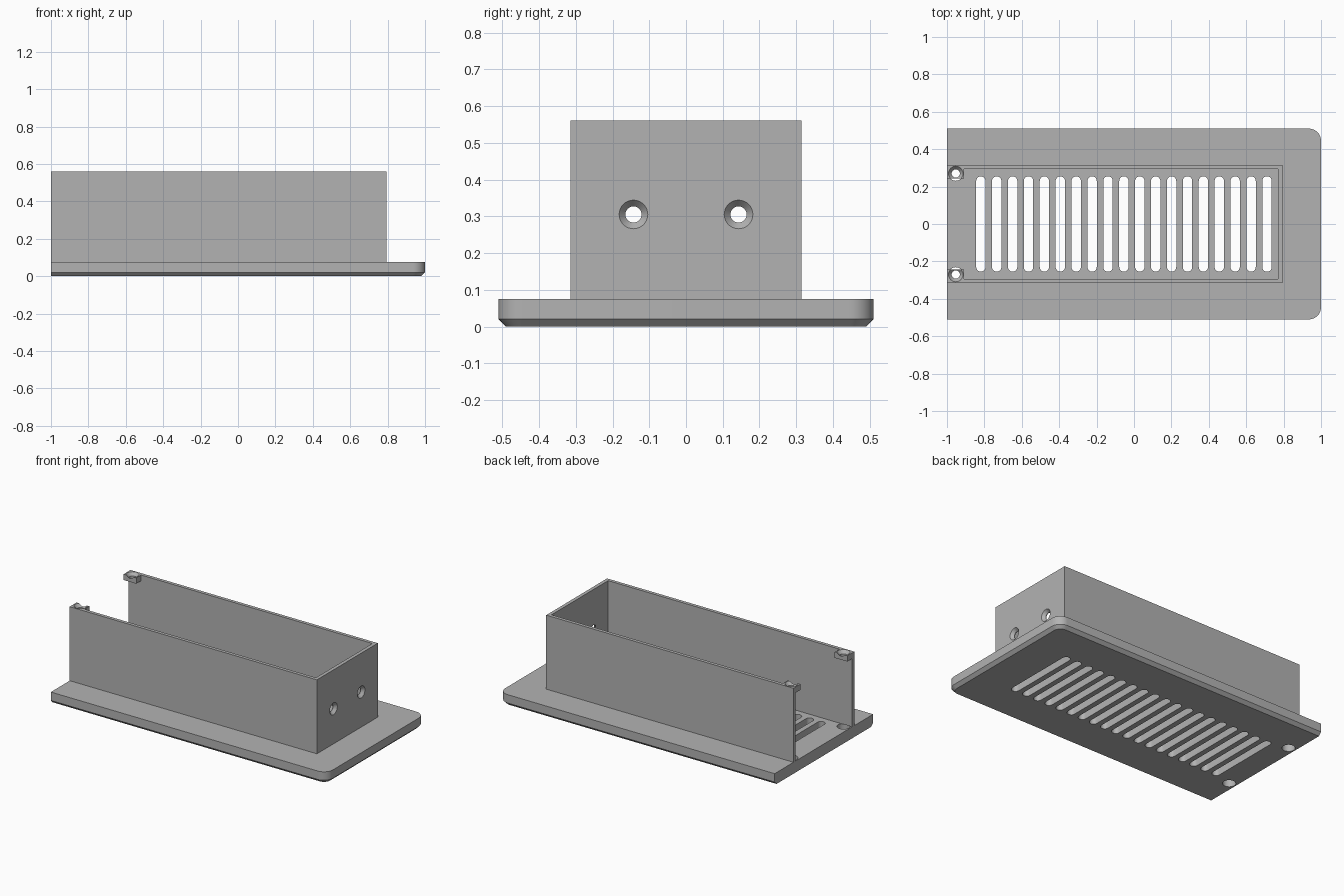
import bpy, bmesh
from math import sin, cos, pi

cube = bpy.data.objects.get("Cube")
if cube:
    bpy.data.objects.remove(cube)

grey = bpy.data.materials.new("plain grey")
grey.use_nodes = True
COLOR = (0.45, 0.45, 0.45, 1)
grey.diffuse_color = COLOR
grey.node_tree.nodes["Principled BSDF"].inputs["Base Color"].default_value = COLOR


def loft(name, rings):
    """Closed solid through matching rings of 3D points."""
    bm = bmesh.new()
    loops = [[bm.verts.new(p) for p in ring] for ring in rings]
    n = len(loops[0])
    for a, b in zip(loops, loops[1:]):
        for i in range(n):
            j = (i + 1) % n
            bm.faces.new((a[i], a[j], b[j], b[i]))
    bm.faces.new(loops[0][::-1])
    bm.faces.new(loops[-1])
    bmesh.ops.recalc_face_normals(bm, faces=bm.faces)
    mesh = bpy.data.meshes.new(name)
    bm.to_mesh(mesh)
    bm.free()
    mesh.materials.append(grey)
    obj = bpy.data.objects.new(name, mesh)
    bpy.context.collection.objects.link(obj)
    return obj


def prism(name, outline, z0, z1):
    return loft(name, [[(x, y, z) for x, y in outline] for z in (z0, z1)])


def arc(cx, cy, r, start, end, steps=10):
    angles = [start + (end - start) * i / steps for i in range(steps + 1)]
    return [(cx + r * cos(a), cy + r * sin(a)) for a in angles]


def circle(cx, cy, r):
    return arc(cx, cy, r, 0, 2 * pi, 32)[:-1]


def cut(target, cutters):
    for cutter in cutters:
        mod = target.modifiers.new("cut", "BOOLEAN")
        mod.operation = "DIFFERENCE"
        mod.solver = "EXACT"
        mod.object = cutter
        cutter.hide_render = True
    bpy.context.view_layer.update()
    result = target.evaluated_get(bpy.context.evaluated_depsgraph_get())
    mesh = bpy.data.meshes.new_from_object(result)
    target.modifiers.clear()
    target.data = mesh


def smooth(obj):
    bpy.ops.object.select_all(action="DESELECT")
    obj.select_set(True)
    bpy.context.view_layer.objects.active = obj
    bpy.ops.object.shade_smooth_by_angle(angle=0.5)


BASE, TOP = 0.075, 0.56
HALF_W, INNER_W = 0.315, 0.293
TAB_X, TAB_Y = -0.953, 0.27
HOLE, SINK = 0.022, 0.039


# Base plate: rounded at one end, bevelled underneath, square at the open end
def plate_ring(inset, z):
    x, y, r, c = 1 - inset, 0.51 - inset, 0.065 - inset, 0.065
    pts = [(-1, -y)] + arc(1 - c, c - 0.51, r, -pi / 2, 0)
    pts += arc(1 - c, 0.51 - c, r, 0, pi / 2) + [(-1, y)]
    return [(px, py, z) for px, py in pts]


plate = loft("base_plate", [plate_ring(0.02, 0), plate_ring(0, 0.02), plate_ring(0, BASE)])

# Vent slots and screwdriver access holes through the plate
cutters = []
for i in range(19):
    x = -0.819 + 0.085 * i
    slot = arc(x, 0.23, 0.025, 0, pi) + arc(x, -0.23, 0.025, pi, 2 * pi)
    cutters.append(prism("slot_cutter", slot, -0.1, 0.2))
for side in (-1, 1):
    cutters.append(prism("access_cutter", circle(TAB_X, side * TAB_Y, SINK), -0.1, 0.2))
cut(plate, cutters)

# Three-sided housing wall
walls = prism("housing_walls", [
    (-1, -HALF_W), (0.793, -HALF_W), (0.793, HALF_W), (-1, HALF_W),
    (-1, INNER_W), (0.77, INNER_W), (0.77, -INNER_W), (-1, -INNER_W)], BASE, TOP)

# Countersunk screw holes in the end wall
end_cutters = []
for side in (-1, 1):
    rings = [[(x, side * 0.143 + a, 0.305 + b) for a, b in circle(0, 0, r)]
             for x, r in ((0.7, HOLE), (0.774, HOLE), (0.793, SINK), (0.85, SINK))]
    end_cutters.append(loft("end_hole_cutter", rings))

# Countersunk screw tabs at the open end
tab_cutters = []
tabs = []
for side, label in ((-1, "front"), (1, "back")):
    rings = [[(x, y, z) for x, y in circle(TAB_X, side * TAB_Y, r)]
             for z, r in ((0.45, HOLE), (0.54, HOLE), (TOP, SINK), (0.6, SINK))]
    cutter = loft("tab_hole_cutter", rings)
    y0, y1 = side * 0.243, side * INNER_W
    tab = prism(label + "_screw_tab", [(-1, y0), (-0.908, y0), (-0.908, y1), (-1, y1)], 0.522, TOP)
    cut(tab, [cutter])
    tabs.append(tab)
    tab_cutters.append(cutter)
cut(walls, end_cutters + tab_cutters)

for obj in cutters + end_cutters + tab_cutters:
    bpy.data.objects.remove(obj)
for obj in [plate, walls] + tabs:
    smooth(obj)
